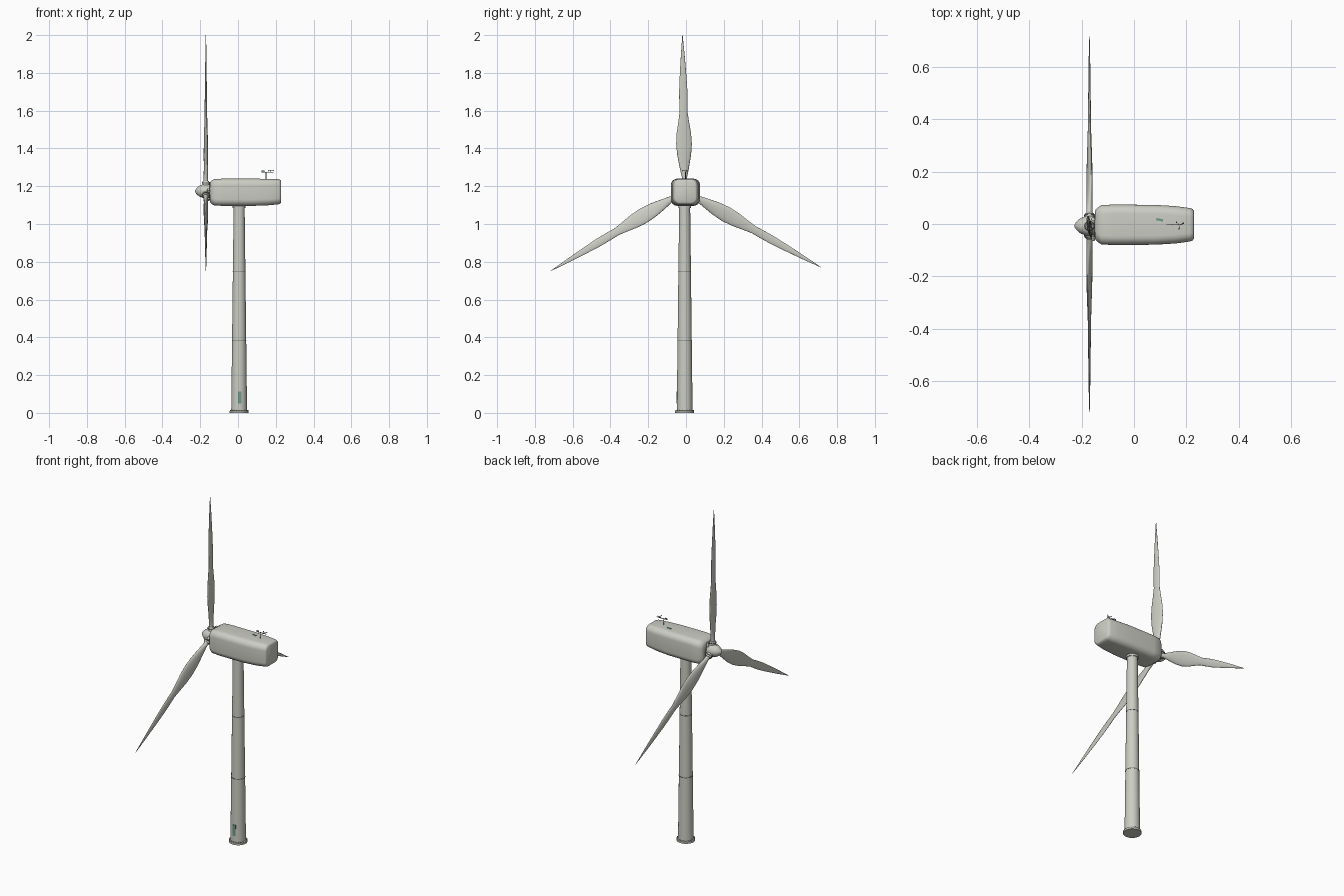
import bpy
import bmesh
from math import sin, cos, pi, radians
from mathutils import Vector, Matrix

old = bpy.data.objects.get("Cube")
if old:
    bpy.data.objects.remove(old, do_unlink=True)


def material(name, rgb):
    m = bpy.data.materials.new(name)
    m.use_nodes = True
    m.diffuse_color = (*rgb, 1)
    m.node_tree.nodes["Principled BSDF"].inputs["Base Color"].default_value = (*rgb, 1)
    return m


SHELL = material("warm light grey", (0.60, 0.61, 0.55))
DARK = material("dark grey", (0.16, 0.17, 0.16))
GREEN = material("grey green", (0.16, 0.33, 0.26))

AX = Vector((0.006, -0.007, 0))        # tower axis
HUB = Vector((-0.17, -0.007, 1.174))   # rotor centre


def finish(name, bm, mat, matrix=Matrix(), angle=35):
    bmesh.ops.recalc_face_normals(bm, faces=bm.faces)
    bm.transform(matrix)
    mesh = bpy.data.meshes.new(name)
    bm.to_mesh(mesh)
    bm.free()
    for p in mesh.polygons:
        p.use_smooth = True
    mesh.set_sharp_from_angle(angle=radians(angle))
    mesh.materials.append(mat)
    ob = bpy.data.objects.new(name, mesh)
    bpy.context.collection.objects.link(ob)
    return ob


def loft(name, rings, mat, matrix=Matrix(), angle=35):
    """Skin a row of equal rings and cap both ends."""
    bm = bmesh.new()
    rows = [[bm.verts.new(p) for p in ring] for ring in rings]
    n = len(rows[0])
    for a, b in zip(rows, rows[1:]):
        for i in range(n):
            j = (i + 1) % n
            bm.faces.new((a[i], a[j], b[j], b[i]))
    bm.faces.new(rows[0])
    bm.faces.new(rows[-1])
    return finish(name, bm, mat, matrix, angle)


def oval(rx, ry, z, n=32, twist=0.0):
    turn = Matrix.Rotation(twist, 3, 'Z')
    return [turn @ Vector((rx * cos(2 * pi * i / n), ry * sin(2 * pi * i / n), z))
            for i in range(n)]


def lathe(name, profile, mat, matrix=Matrix(), n=32):
    return loft(name, [oval(r, r, z, n) for r, z in profile], mat, matrix)


def box(name, centre, size, mat, turn=0.0):
    bm = bmesh.new()
    bmesh.ops.create_cube(bm, size=1)
    bm.transform(Matrix.Diagonal((*size, 1)))
    return finish(name, bm, mat, Matrix.Translation(centre) @ Matrix.Rotation(turn, 4, 'Z'))


def rounded_section(x, hy, hz, cz, r, steps=6):
    pts = []
    for k, (sy, sz) in enumerate(((1, 1), (-1, 1), (-1, -1), (1, -1))):
        for i in range(steps + 1):
            a = (k + i / steps) * pi / 2
            pts.append((x, AX.y + 0.004 + sy * (hy - r) + r * cos(a),
                        cz + sz * (hz - r) + r * sin(a)))
    return pts


# Tower with foot flange, bolts and joint seams
tower = Matrix.Translation(AX)


def tower_radius(z):
    return 0.042 - 0.013 * z / 1.1


lathe("tower", [(tower_radius(z), z) for z in (0.012, 0.38, 0.75, 1.12)], SHELL, tower)
lathe("foot_flange", [(0.05, 0), (0.05, 0.011), (0.043, 0.013)], SHELL, tower)
for i, z in enumerate((0.385, 0.75)):
    r = tower_radius(z) + 0.001
    lathe(f"tower_seam_{i + 1}", [(r, z - 0.002), (r, z + 0.002)], DARK, tower)
for i in range(20):
    a = 2 * pi * i / 20
    spot = AX + Vector((0.0465 * cos(a), 0.0465 * sin(a), 0.01))
    lathe(f"foot_bolt_{i + 1}", [(0.002, 0), (0.002, 0.006)], DARK,
          Matrix.Translation(spot), 6)
lathe("yaw_collar", [(0.034, 1.085), (0.034, 1.11)], SHELL, tower)

# Door at the foot of the tower
box("tower_door", AX + Vector((0.003, -0.0405, 0.082)), (0.017, 0.006, 0.064), GREEN)

# Nacelle
shape = ((-0.148, 0.054, 0.052, 1.168, 0.03), (-0.143, 0.062, 0.06, 1.168, 0.032),
         (-0.125, 0.075, 0.07, 1.168, 0.034), (-0.08, 0.077, 0.072, 1.168, 0.034),
         (0.08, 0.076, 0.072, 1.168, 0.034), (0.16, 0.071, 0.07, 1.169, 0.034),
         (0.212, 0.064, 0.067, 1.171, 0.032), (0.224, 0.06, 0.063, 1.171, 0.03),
         (0.228, 0.054, 0.057, 1.171, 0.028))
loft("nacelle", [rounded_section(*s) for s in shape], SHELL, angle=50)

# Roof hatch and wind sensors
box("roof_hatch", (0.098, 0.016, 1.24), (0.026, 0.009, 0.004), GREEN, radians(-12))
lathe("sensor_mast", [(0.002, 1.235), (0.002, 1.276)], DARK,
      Matrix.Translation((0.148, -0.003, 0)), 8)
box("sensor_bar", (0.156, -0.003, 1.275), (0.062, 0.003, 0.003), DARK)
box("wind_vane", (0.132, -0.003, 1.279), (0.016, 0.002, 0.008), GREEN)
lathe("cup_post", [(0.0015, 1.275), (0.0015, 1.284)], DARK,
      Matrix.Translation((0.174, -0.003, 0)), 8)
for i in range(3):
    a = 2 * pi * i / 3 + 0.4
    d = Vector((cos(a), sin(a), 0))
    c = Vector((0.174, -0.003, 1.282))
    box(f"cup_arm_{i + 1}", c + d * 0.007, (0.014, 0.0015, 0.0015), DARK, a)
    lathe(f"cup_{i + 1}", [(0.001, -0.003), (0.003, 0), (0.001, 0.003)], GREEN,
          Matrix.Translation(c + d * 0.015), 8)

# Hub, spinner and shaft, turned so that their axis runs along -x
axle = Matrix.Translation(HUB) @ Matrix.Rotation(-pi / 2, 4, 'Y')
lathe("hub", [(0.034, -0.02), (0.037, -0.012), (0.037, 0.014), (0.033, 0.022)], SHELL, axle)
lathe("spinner", [(0.033, 0.02), (0.031, 0.03), (0.024, 0.041), (0.014, 0.051),
                  (0.006, 0.056), (0.001, 0.058)], SHELL, axle)
lathe("shaft_collar", [(0.046, -0.03), (0.046, -0.022), (0.04, -0.018)], DARK, axle)
lathe("main_shaft", [(0.03, -0.04), (0.03, 0)], SHELL, axle)

# Three blades: distance from the hub, half chord, half thickness, twist
stations = ((0.05, 0.012, 0.012, 0), (0.075, 0.014, 0.012, 4), (0.10, 0.020, 0.011, 10),
            (0.14, 0.028, 0.010, 11), (0.19, 0.037, 0.010, 10), (0.25, 0.042, 0.009, 9),
            (0.31, 0.038, 0.008, 8), (0.37, 0.028, 0.007, 7), (0.42, 0.021, 0.006, 6),
            (0.47, 0.022, 0.006, 5), (0.53, 0.022, 0.005, 4), (0.62, 0.017, 0.004, 3),
            (0.72, 0.010, 0.003, 2), (0.826, 0.001, 0.001, 0))
for i in range(3):
    spin = Matrix.Translation(HUB) @ Matrix.Rotation(radians(0.8 + 120 * i), 4, 'X')
    loft(f"blade_{i + 1}", [oval(t, c, r, 20, radians(w)) for r, c, t, w in stations],
         SHELL, spin, 60)
    lathe(f"blade_socket_{i + 1}", [(0.018, 0.02), (0.018, 0.048), (0.015, 0.054)],
          SHELL, spin, 24)
    lathe(f"blade_bearing_{i + 1}", [(0.02, 0.041), (0.02, 0.047)], DARK, spin, 24)
    # pitch drive beside each blade root
    drive = spin @ Matrix.Translation((0.014, 0.026, 0.026))
    lathe(f"pitch_drive_{i + 1}", [(0.007, 0), (0.007, 0.022)], SHELL, drive, 12)
